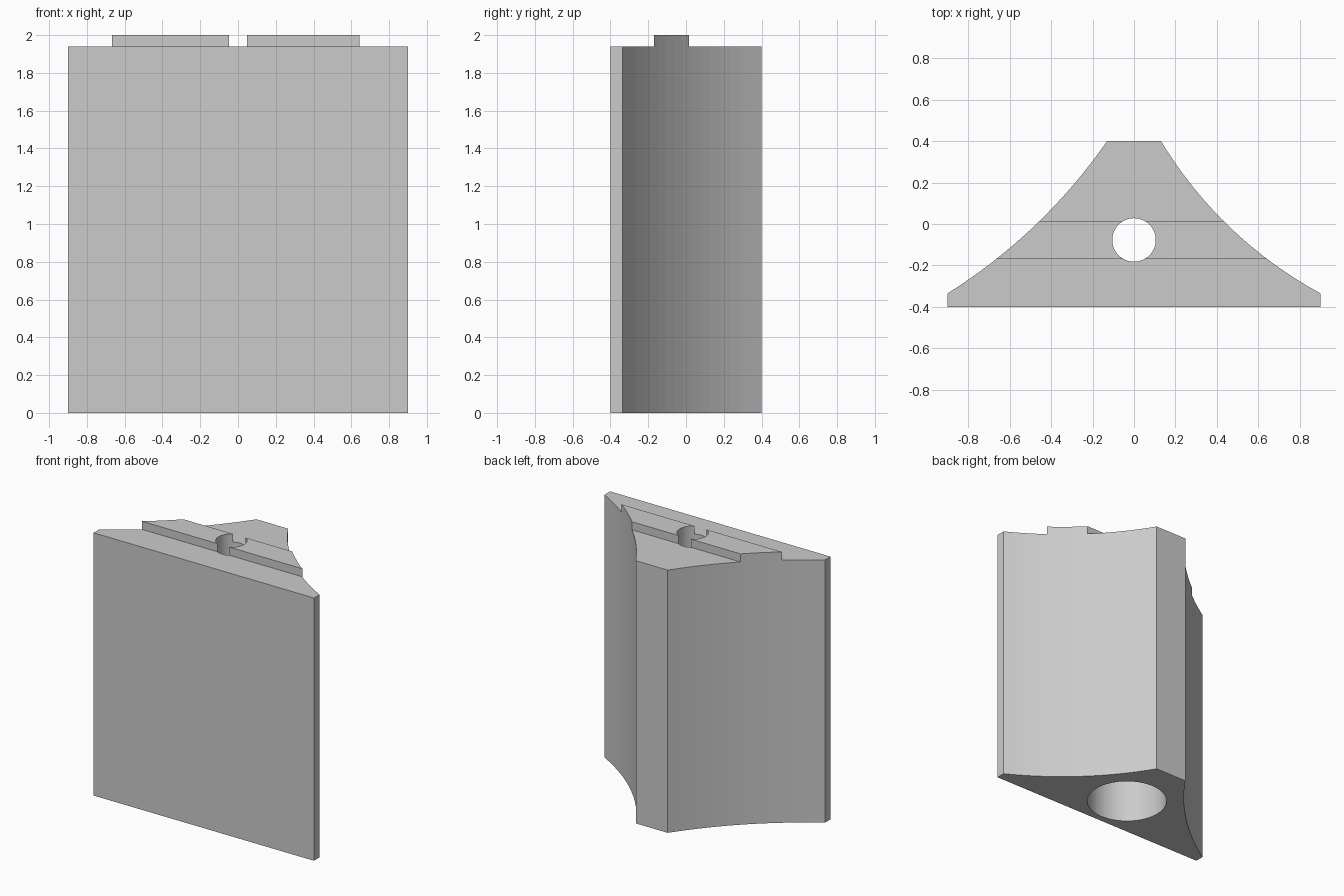
import bpy, bmesh
from math import hypot
from mathutils import Matrix, Vector

if "Cube" in bpy.data.objects:
    bpy.data.objects.remove(bpy.data.objects["Cube"], do_unlink=True)

HEIGHT, SHOULDER = 2.0, 1.94
BORE_Y = -0.077

grey = bpy.data.materials.new("plain grey")
grey.use_nodes = True
colour = (0.6, 0.6, 0.6, 1)
grey.diffuse_color = colour
grey.node_tree.nodes["Principled BSDF"].inputs["Base Color"].default_value = colour


def make_object(name, bm):
    bmesh.ops.recalc_face_normals(bm, faces=bm.faces)
    mesh = bpy.data.meshes.new(name)
    bm.to_mesh(mesh)
    bm.free()
    mesh.materials.append(grey)
    obj = bpy.data.objects.new(name, mesh)
    bpy.context.collection.objects.link(obj)
    return obj


def flank(side, sag, steps=16):
    """Hollow flank from the narrow back to the wide front edge."""
    start, end = Vector((0.13, 0.40)), Vector((0.90, -0.335))
    chord = end - start
    inward = Vector((chord.y, -chord.x)) / hypot(*chord)
    points = []
    for i in range(steps + 1):
        t = i / steps
        p = start + chord * t + inward * sag * 4 * t * (1 - t)
        points.append((p.x * side, p.y))
    return points


def box(name, y0, y1, z0, z1):
    bm = bmesh.new()
    bmesh.ops.create_cube(bm, size=1)
    bmesh.ops.scale(bm, vec=(3, y1 - y0, z1 - z0), verts=bm.verts)
    bmesh.ops.translate(bm, vec=(0, (y0 + y1) / 2, (z0 + z1) / 2), verts=bm.verts)
    return make_object(name, bm)


def cylinder(name, radius, z0, z1):
    bm = bmesh.new()
    bmesh.ops.create_cone(bm, cap_ends=True, segments=64, radius1=radius, radius2=radius,
                          depth=z1 - z0, matrix=Matrix.Translation((0, BORE_Y, (z0 + z1) / 2)))
    return make_object(name, bm)


# Flared block, extruded from its plan outline
outline = flank(1, 0.071) + [(0.90, -0.40), (-0.90, -0.40)] + flank(-1, 0.054)[::-1]
bm = bmesh.new()
base = bm.faces.new([bm.verts.new((x, y, 0)) for x, y in outline])
top = bmesh.ops.extrude_face_region(bm, geom=[base], use_keep_orig=True)
bmesh.ops.translate(bm, vec=(0, 0, HEIGHT),
                    verts=[g for g in top["geom"] if isinstance(g, bmesh.types.BMVert)])
block = make_object("flared_block", bm)

# Shoulders beside the top rail, the through hole and the wide lower bore
cutters = [
    box("front_shoulder_cutter", -1, -0.17, SHOULDER, 3),
    box("back_shoulder_cutter", 0.015, 1, SHOULDER, 3),
    cylinder("through_hole_cutter", 0.105, -1, 3),
    cylinder("lower_bore_cutter", 0.275, -1, 1.5),
]
bpy.context.view_layer.objects.active = block
for cutter in cutters:
    cutter.hide_render = True
    cut = block.modifiers.new(cutter.name, "BOOLEAN")
    cut.operation = "DIFFERENCE"
    cut.solver = "EXACT"
    cut.object = cutter
    bpy.ops.object.modifier_apply(modifier=cut.name)
    bpy.data.objects.remove(cutter, do_unlink=True)
